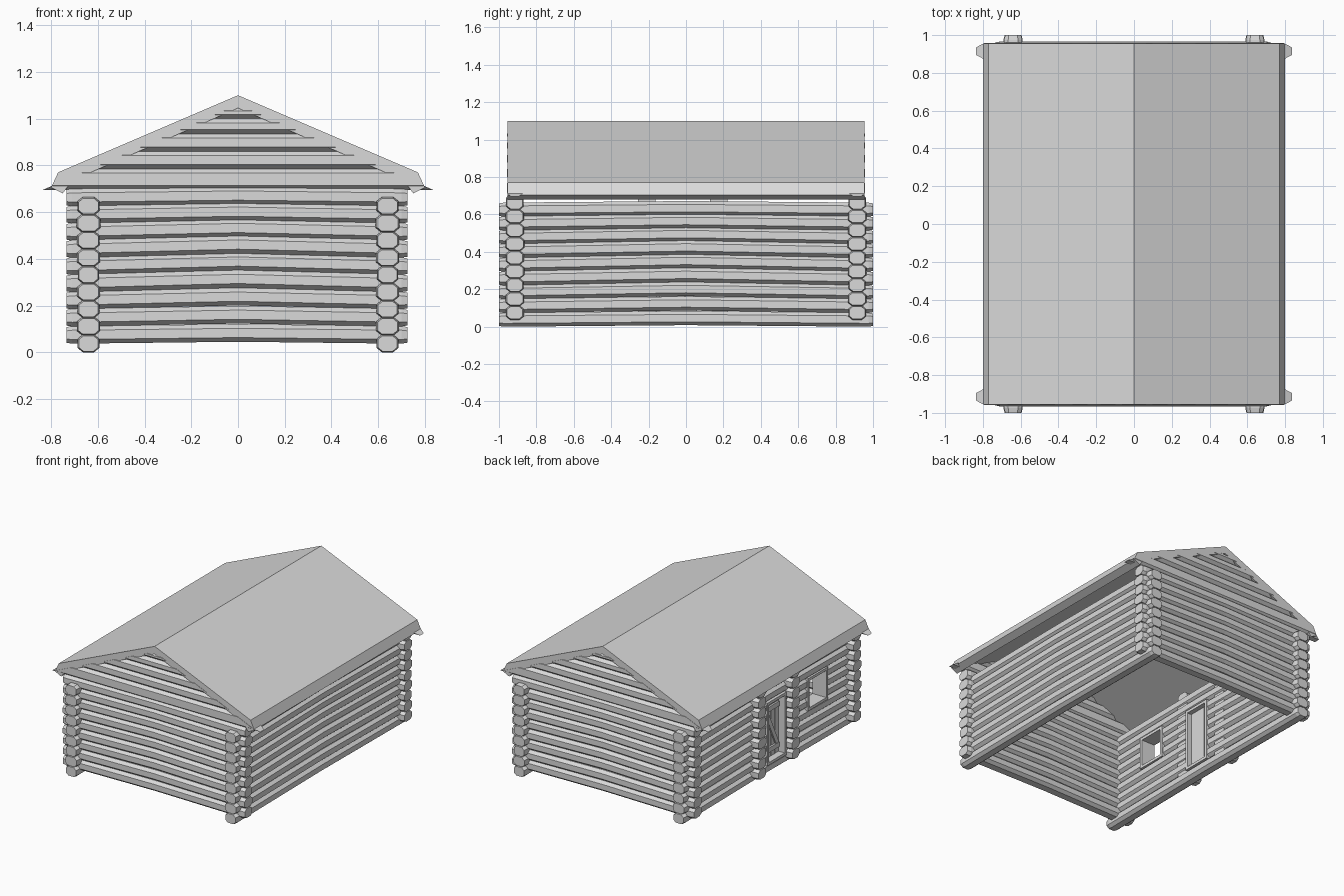
import bpy, bmesh, math, random
from mathutils import Matrix

random.seed(4)
if "Cube" in bpy.data.objects:
    bpy.data.objects.remove(bpy.data.objects["Cube"])

wood = bpy.data.materials.new("pale_grey")
wood.use_nodes = True
GREY = (0.7, 0.7, 0.7, 1)
wood.diffuse_color = GREY
wood.node_tree.nodes["Principled BSDF"].inputs["Base Color"].default_value = GREY

PITCH, COURSES = 0.0735, 9
SIDE_X, GABLE_Y = 0.64, 0.915      # wall centre lines
SIDE_END, GABLE_END = 1.0, 0.735   # how far the logs reach


def finish(bm, name):
    bmesh.ops.recalc_face_normals(bm, faces=bm.faces)
    mesh = bpy.data.meshes.new(name)
    bm.to_mesh(mesh)
    bm.free()
    mesh.materials.append(wood)
    obj = bpy.data.objects.new(name, mesh)
    bpy.context.collection.objects.link(obj)
    return obj


def loft(bm, rings):
    """Skin a list of closed rings and cap both ends."""
    rows = [[bm.verts.new(p) for p in ring] for ring in rings]
    n = len(rows[0])
    for a, b in zip(rows, rows[1:]):
        for i in range(n):
            bm.faces.new((a[i], a[(i + 1) % n], b[(i + 1) % n], b[i]))
    bm.faces.new(rows[0])
    bm.faces.new(rows[-1])


def octagon(width, height):
    w, h = width / 2, height / 2
    a, b = w - 0.022, h - 0.018
    return [(a, -h), (w, -b), (w, b), (a, h), (-a, h), (-w, b), (-w, -b), (-a, -h)]


def log(bm, axis, start, end, across, z, lift=0, half=1, tips=(True, True), width=0.1):
    """Hewn log that rises to its middle and narrows at its free tips."""
    stations = [(start, 0.88 if tips[0] else 1), (end, 0.88 if tips[1] else 1)]
    if tips[0]:
        stations.append((start + 0.025, 1))
    if tips[1]:
        stations.append((end - 0.025, 1))
    if start < 0 < end:
        stations.append((0, 1))
    rings = []
    for t, s in sorted(stations):
        rise = z + lift * (1 - abs(t) / half)
        ring = [(across + u * s, rise + v * s) for u, v in octagon(width, PITCH + 0.002)]
        rings.append([(t, u, v) if axis == "x" else (u, t, v) for u, v in ring])
    loft(bm, rings)


def box(bm, x, y, z):
    size = [b - a for a, b in (x, y, z)]
    mid = [(a + b) / 2 for a, b in (x, y, z)]
    bmesh.ops.create_cube(bm, size=1, matrix=Matrix.Translation(mid) @ Matrix.Diagonal((*size, 1)))


def course_lift(i):
    return 0.006 + 0.014 * math.sin(math.pi * (i + 0.5) / COURSES)


def course_width(i):
    return (0.1 if i % 2 else 0.094) + random.uniform(-0.003, 0.003)


def side_z(i):
    return 0.0375 + i * PITCH


def gable_z(i):
    return side_z(i) + PITCH / 2


# Openings in the door wall: y range, first and last course cut
DOOR = (-0.16, 0.06, 1, 6)
WINDOW = (-0.635, -0.405, 4, 6)

# Long side walls; the -x one is broken by the door and the window
for name, x in (("right_wall", SIDE_X), ("door_wall", -SIDE_X)):
    bm = bmesh.new()
    for i in range(COURSES):
        cuts = [o for o in (WINDOW, DOOR) if x < 0 and o[2] <= i <= o[3]]
        edges = [-SIDE_END] + [y for o in cuts for y in o[:2]] + [SIDE_END]
        width = course_width(i)
        for k in range(0, len(edges), 2):
            log(bm, "y", edges[k], edges[k + 1], x, side_z(i), course_lift(i), SIDE_END,
                (k == 0, k == len(edges) - 2), width)
    finish(bm, name)

# End walls of crossing logs, with gable boards above cut to the roof slope
ROOF_SLOPE, UNDERSIDE = 0.437, 1.045
for name, y in (("front_wall", -GABLE_Y), ("back_wall", GABLE_Y)):
    bm = bmesh.new()
    for i in range(COURSES):
        log(bm, "x", -GABLE_END, GABLE_END - 0.01, y, gable_z(i), course_lift(i),
            GABLE_END, width=course_width(i))
    finish(bm, name)

    bm = bmesh.new()
    levels = (0.695, 0.785, 0.86, 0.935, 1.0, 1.05)
    for low, high in zip(levels, levels[1:]):
        ring = [(y + u, (low + high) / 2 + v) for u, v in octagon(0.085, high - low)]
        loft(bm, [[(s * (UNDERSIDE + 0.015 - v) / ROOF_SLOPE, u, v) for u, v in ring]
                  for s in (-1, 1)])
    finish(bm, name.replace("wall", "gable"))

# Stacks of short log ends on both sides of the door
for name, y in (("door_stack_back", 0.175), ("door_stack_front", -0.21)):
    bm = bmesh.new()
    for i in range(COURSES):
        log(bm, "x", -GABLE_END, -SIDE_X + 0.04, y, gable_z(i),
            tips=(True, False), width=course_width(i))
    finish(bm, name)

# Roof with down-turned eaves
half = [(0.77, 0.77), (0.8, 0.705), (0.75, 0.68), (0.71, 0.735)]
profile = ([(0, 1.1)] + half + [(0, UNDERSIDE)]
           + [(-x, z) for x, z in reversed(half)])
bm = bmesh.new()
loft(bm, [[(x, y, z) for x, z in profile] for y in (-0.955, 0.955)])
finish(bm, "roof")


# Frames around the openings
def frame(name, opening, bar=0.02):
    y0, y1, first, last = opening
    z0, z1 = side_z(first) - PITCH / 2, side_z(last) + PITCH / 2 + 0.015
    depth = (-0.695, -0.585)
    bm = bmesh.new()
    for y in (y0, y1 - bar):
        box(bm, depth, (y, y + bar), (z0, z1))
    for z in (z0, z1 - bar):
        box(bm, depth, (y0, y1), (z, z + bar))
    finish(bm, name)
    return y0 + bar, y1 - bar, z0 + bar, z1 - bar


frame("window_frame", WINDOW)
y0, y1, z0, z1 = frame("door_frame", DOOR)

# Plank door
bm = bmesh.new()
planks = 4
step = (y1 - y0) / planks
for i in range(planks):
    box(bm, (-0.645, -0.62), (y0 + i * step + 0.001, y0 + (i + 1) * step - 0.001), (z0, z1))
finish(bm, "door_planks")

# Ledges and slanted brace on the door
bm = bmesh.new()
low, high, rail = z0 + 0.04, z1 - 0.08, 0.035
for z in (low, high):
    box(bm, (-0.658, -0.64), (y0 + 0.01, y1 - 0.01), (z, z + rail))
a, b = y0 + 0.01, y1 - 0.01
brace = [(a, low + rail), (a + 0.035, low + rail), (b, high), (b - 0.035, high)]
loft(bm, [[(x, y, z) for y, z in brace] for x in (-0.656, -0.64)])
finish(bm, "door_brace")
